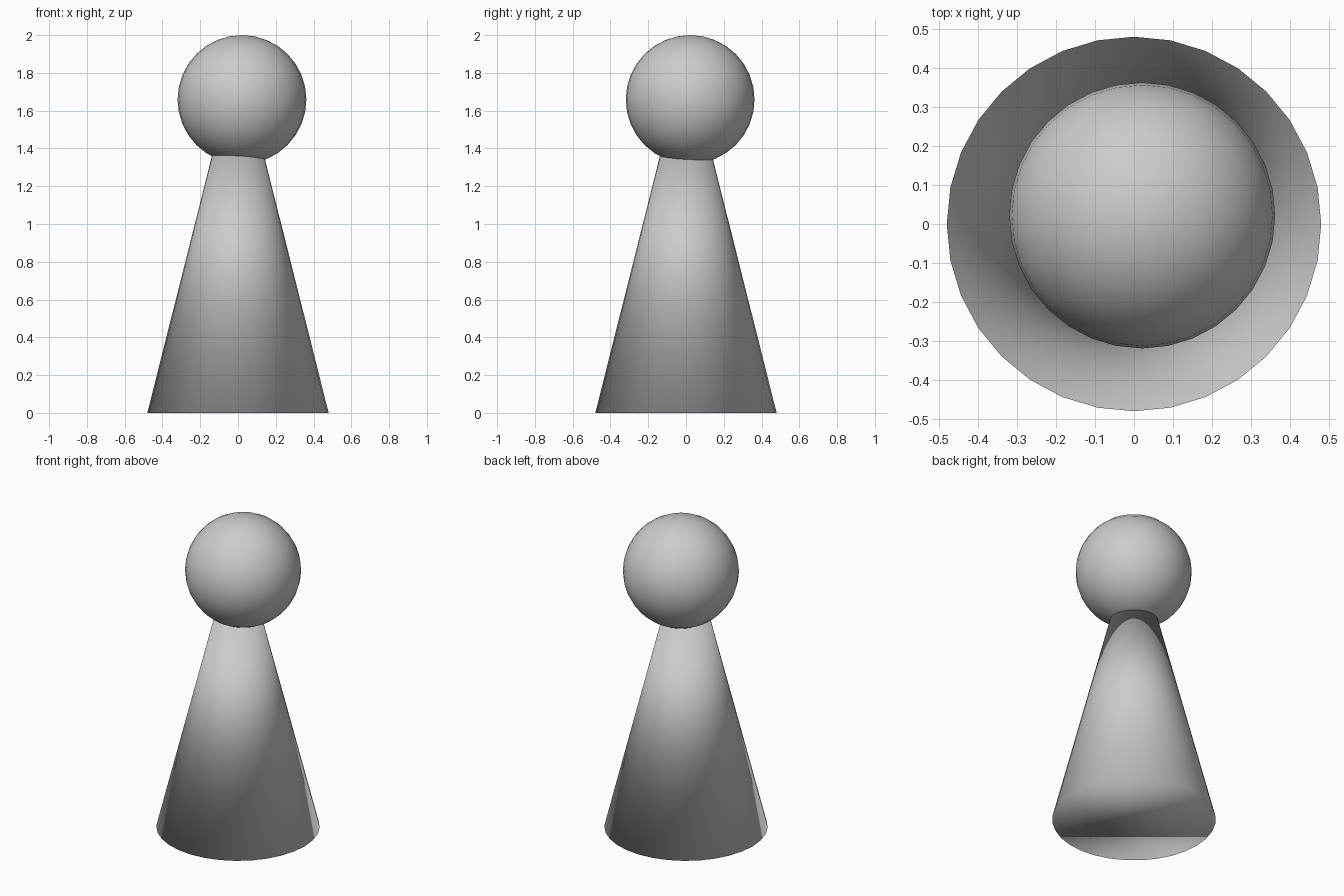
import bpy

if "Cube" in bpy.data.objects:
    bpy.data.objects.remove(bpy.data.objects["Cube"])

# Body: capped cone, tip hidden inside the head
bpy.ops.mesh.primitive_cone_add(vertices=32, radius1=0.48, radius2=0, depth=1.91,
                                location=(0, 0, 0.955))
body = bpy.context.object
body.name = "body"
bpy.ops.object.shade_smooth()

# Head: ball set slightly off the body axis
bpy.ops.mesh.primitive_uv_sphere_add(segments=32, ring_count=16, radius=0.341,
                                     location=(0.021, 0.022, 1.659))
head = bpy.context.object
head.name = "head"
bpy.ops.object.shade_smooth()
